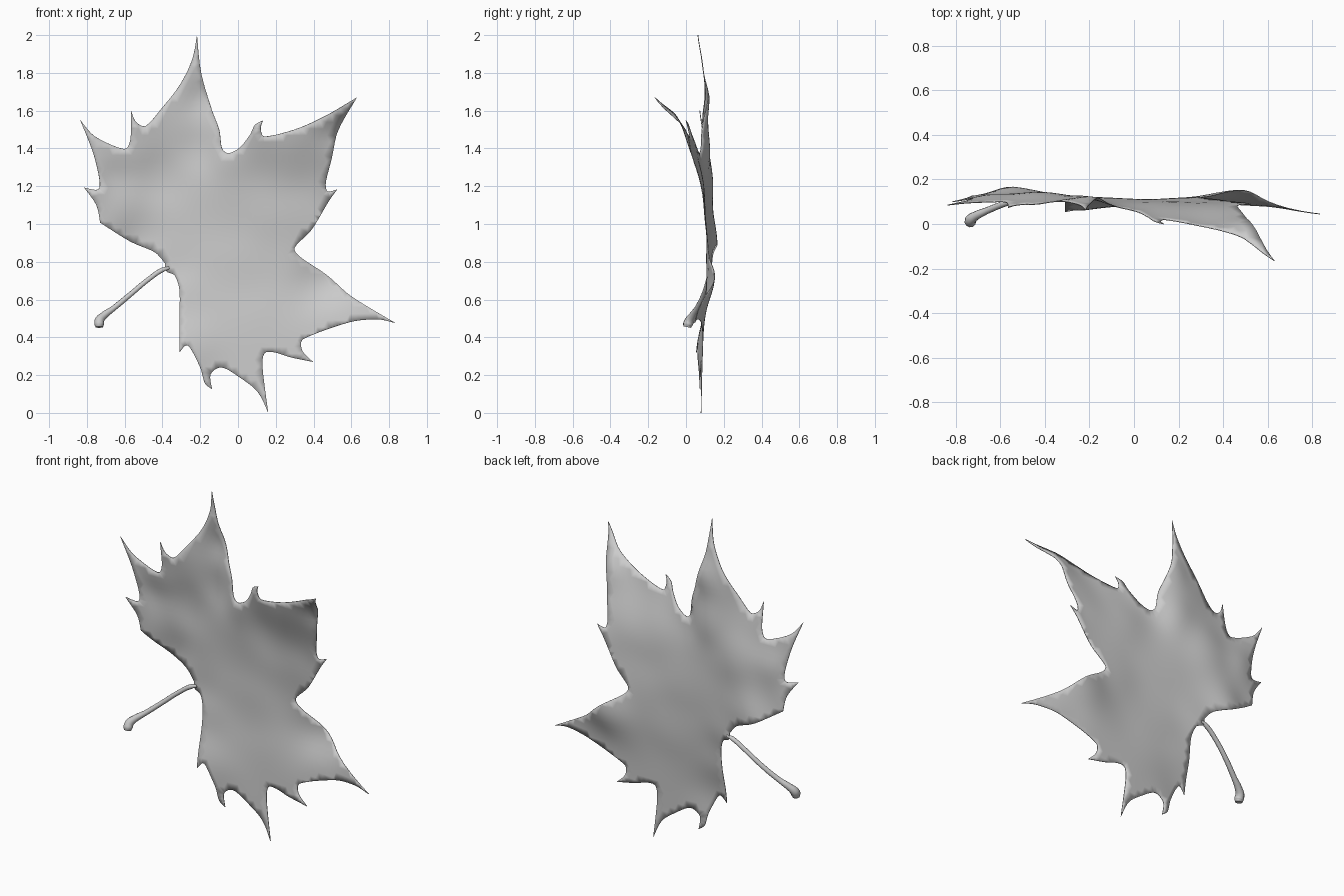
import bpy, bmesh
from mathutils import Vector, Matrix
from mathutils.geometry import delaunay_2d_cdt, interpolate_bezier

# Leaf margin (x, z), clockwise: each run goes from one pointed tip to the next
RUNS = [
    [(-.217, 2), (-.195, 1.8), (-.137, 1.6), (-.1, 1.5), (-.085, 1.4), (-.05, 1.375), (.01, 1.405),
     (.065, 1.475), (.09, 1.525)],
    [(.133, 1.548), (.12, 1.505), (.14, 1.463), (.3, 1.5), (.46, 1.57)],
    [(.63, 1.67), (.53, 1.495), (.497, 1.35), (.465, 1.22), (.475, 1.172)],
    [(.525, 1.183), (.48, 1.12), (.39, .97), (.3, .875), (.33, .825), (.47, .73), (.6, .617)],
    [(.835, .475), (.74, .495), (.59, .48), (.345, .39), (.34, .33)],
    [(.397, .27), (.275, .295), (.195, .32), (.14, .315), (.13, .24)],
    [(.16, 0), (.105, .11), (.01, .187), (-.085, .24), (-.145, .205)],
    [(-.137, .125), (-.175, .156), (-.2, .24), (-.265, .357)],
    [(-.31, .32), (-.31, .5), (-.31, .65), (-.335, .727), (-.38, .75)],
    [(-.385, .79), (-.44, .85), (-.57, .907)],
    [(-.73, 1.007), (-.75, 1.1)],
    [(-.815, 1.193), (-.74, 1.183), (-.735, 1.245), (-.77, 1.385)],
    [(-.837, 1.553), (-.757, 1.463), (-.603, 1.397), (-.57, 1.447)],
    [(-.566, 1.6), (-.54, 1.54), (-.487, 1.52), (-.4, 1.617), (-.307, 1.738), (-.243, 1.87)],
]

# Sculpting points (x, z, depth y) for the curl of the blade
CURL = [
    (-.217, 2, .063), (-.19, 1.85, .085), (-.2, 1.68, .122), (-.3, 1.74, .1), (-.2, 1.4, .122), (-.05, 1.375, .07),
    (.133, 1.548, .0), (.3, 1.5, -.01), (.63, 1.67, -.165), (.46, 1.57, -.05), (.53, 1.495, .0),
    (.47, 1.2, .08), (.525, 1.183, .09), (.2, 1.2, .09), (.3, .875, .117), (.47, .73, .152),
    (.835, .475, .045), (.59, .48, .08), (.397, .27, .085), (.16, 0, .08), (.1, .4, .09),
    (-.137, .125, .075), (-.31, .32, .055), (-.31, .6, .105), (-.38, .77, .135), (-.1, 1, .115),
    (0, .7, .11), (-.54, .907, .165), (-.73, 1.007, .125), (-.815, 1.193, .1), (-.65, 1.25, .13),
    (-.837, 1.553, .085), (-.603, 1.397, .1), (-.566, 1.6, .073), (-.42, 1.25, .14),
]


def depth(x, z):
    """Smooth surface through the sculpting points (moving least squares)."""
    m = Matrix(((1e-6, 0, 0), (0, 1e-3, 0), (0, 0, 1e-3)))
    r = Vector((0, 0, 0))
    for px, pz, py in CURL:
        b = (1, px - x, pz - z)
        w = 1e-3 / (b[1] ** 2 + b[2] ** 2 + .003) ** 2
        for i in range(3):
            r[i] += w * b[i] * py
            for j in range(3):
                m[i][j] += w * b[i] * b[j]
    return (m.inverted() @ r)[0]


def spline(pts, steps):
    """Catmull-Rom samples through pts, without the last point."""
    pts = [Vector(p).to_3d() for p in pts]
    out = []
    for i in range(len(pts) - 1):
        a, b = pts[i], pts[i + 1]
        lim = (b - a).length / 3
        ta = (b - pts[max(i - 1, 0)]) / 6
        tb = (pts[min(i + 2, len(pts) - 1)] - a) / 6
        for t in (ta, tb):
            if t.length > lim:
                t.length = lim
        out += interpolate_bezier(a, a + ta, b - tb, b, steps + 1)[:-1]
    return out


# Blade: fill the margin with an even mesh, then curl it
margin = []
for i, run in enumerate(RUNS):
    margin += [p.to_2d() for p in spline(run + [RUNS[(i + 1) % len(RUNS)][0]], 5)]
margin.reverse()
n = len(margin)
step = .035
grid = [Vector((-.86 + step * (i + .5 * (j % 2)), step * j)) for i in range(50) for j in range(58)]
grid = [g for g in grid if min((g - p).length for p in margin) > .018]
verts, _, faces, *_ = delaunay_2d_cdt(margin + grid, [], [list(range(n))], 1, 1e-5)

bm = bmesh.new()
bv = [bm.verts.new((v.x, depth(v.x, v.y), v.y)) for v in verts]
for f in faces:
    bm.faces.new([bv[i] for i in f])
bmesh.ops.delete(bm, geom=[v for v in bm.verts if not v.link_faces], context='VERTS')
me = bpy.data.meshes.new("leaf_blade")
bm.to_mesh(me)
bm.free()
me.shade_smooth()
blade = bpy.data.objects.new("leaf_blade", me)
bpy.context.collection.objects.link(blade)
sol = blade.modifiers.new("thickness", 'SOLIDIFY')
sol.thickness = .004
sol.offset = 0

# Stem: tapered tube ending in a bent knob
STEM = [(-.365, .133, .768, .5), (-.4, .13, .757, .9), (-.47, .12, .71, .9), (-.57, .095, .627, .95),
        (-.66, .06, .553, 1.05), (-.71, .037, .516, 1.4), (-.733, .02, .49, 1.75), (-.735, .01, .47, 1.8),
        (-.735, .007, .454, 1.4)]
cu = bpy.data.curves.new("stem", 'CURVE')
cu.dimensions = '3D'
cu.bevel_depth = .0145
cu.bevel_resolution = 3
cu.use_fill_caps = True
cu.resolution_u = 5
sp = cu.splines.new('BEZIER')
sp.bezier_points.add(len(STEM) - 1)
for p, (x, y, z, r) in zip(sp.bezier_points, STEM):
    p.co = (x, y, z)
    p.radius = r
    p.handle_left_type = p.handle_right_type = 'AUTO'
stem = bpy.data.objects.new("stem", cu)
bpy.context.collection.objects.link(stem)
